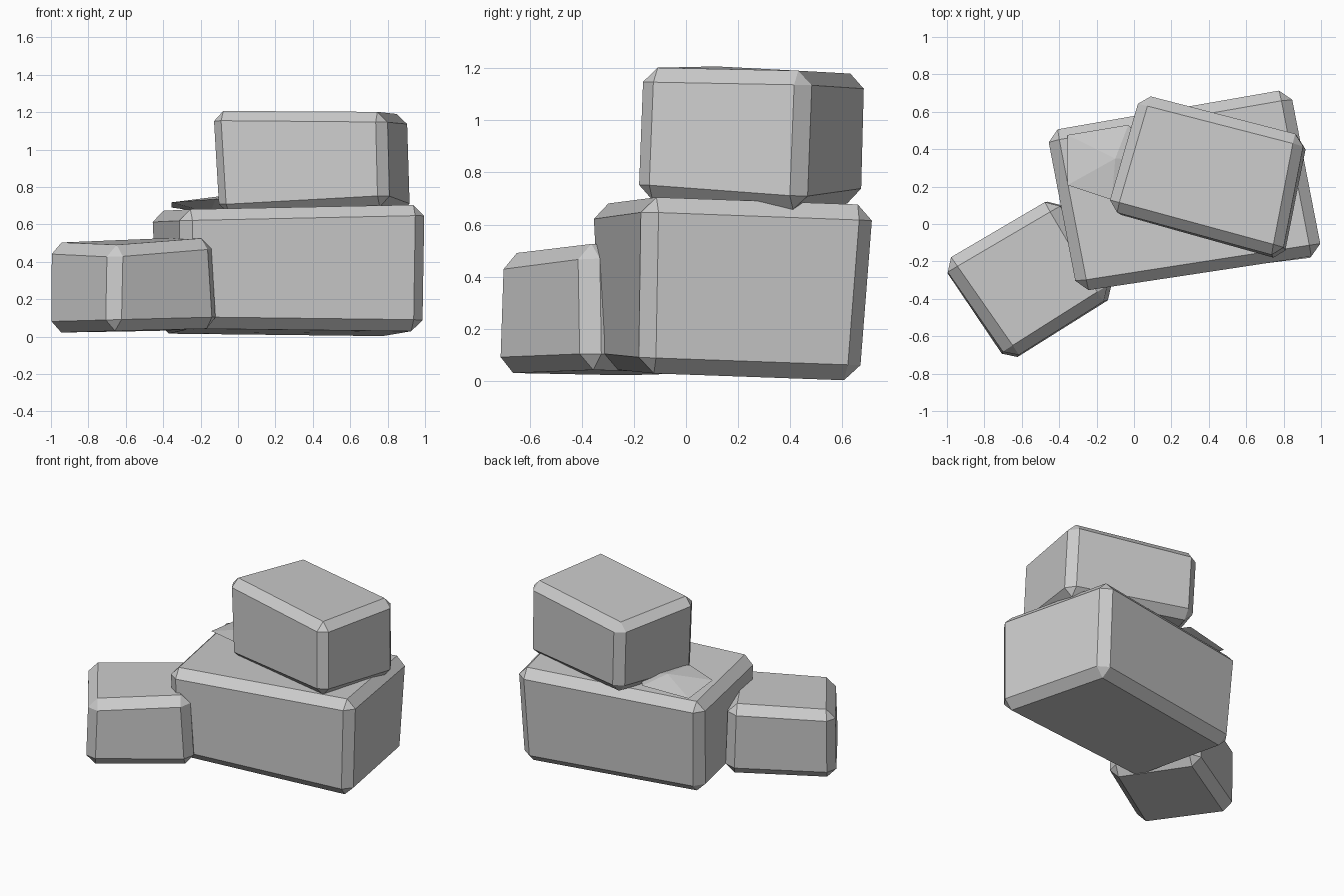
import bpy, bmesh

if "Cube" in bpy.data.objects:
    bpy.data.objects.remove(bpy.data.objects["Cube"])


def add_object(name, bm):
    bmesh.ops.recalc_face_normals(bm, faces=bm.faces[:])
    mesh = bpy.data.meshes.new(name)
    bm.to_mesh(mesh)
    bm.free()
    obj = bpy.data.objects.new(name, mesh)
    bpy.context.collection.objects.link(obj)
    return obj


def block(name, bottom, top, chamfer):
    """Irregular six-sided boulder with a flat chamfer on every edge."""
    bm = bmesh.new()
    lo = [bm.verts.new(p) for p in bottom]
    hi = [bm.verts.new(p) for p in top]
    bm.faces.new(lo[::-1])
    bm.faces.new(hi)
    for i in range(4):
        j = (i + 1) % 4
        bm.faces.new((lo[i], lo[j], hi[j], hi[i]))
    bmesh.ops.bevel(bm, geom=bm.edges[:], offset=chamfer, segments=1,
                    affect='EDGES', offset_type='OFFSET')
    return add_object(name, bm)


def chip(name, points):
    """Small faceted stone: the hull of a few points."""
    bm = bmesh.new()
    for p in points:
        bm.verts.new(p)
    bmesh.ops.convex_hull(bm, input=bm.verts[:])
    return add_object(name, bm)


# Large base boulder (corners: front left, front right, back right, back left)
block("base_boulder",
      [(-0.30, -0.33, 0.046), (0.998, -0.175, 0.03), (0.82, 0.675, 0.0), (-0.44, 0.455, 0.014)],
      [(-0.303, -0.366, 0.68), (1.008, -0.163, 0.708), (0.836, 0.728, 0.675), (-0.47, 0.50, 0.672)],
      0.06)

# Boulder resting on top
block("top_boulder",
      [(-0.113, 0.06, 0.65), (0.80, -0.197, 0.70), (0.93, 0.45, 0.652), (0.055, 0.685, 0.685)],
      [(-0.147, 0.077, 1.21), (0.788, -0.177, 1.202), (0.913, 0.471, 1.19), (0.034, 0.697, 1.175)],
      0.055)

# Lower boulder leaning at the left
block("side_boulder",
      [(-0.675, -0.745, 0.03), (-0.085, -0.375, 0.045), (-0.41, 0.15, 0.03), (-1.03, -0.215, 0.02)],
      [(-0.665, -0.73, 0.485), (-0.116, -0.383, 0.53), (-0.427, 0.147, 0.525), (-1.03, -0.207, 0.503)],
      0.06)

# Flat chip wedged between base and top
chip("wedged_chip",
     [(-0.10, 0.35, 0.75), (-0.15, 0.35, 0.66), (-0.355, 0.476, 0.69), (-0.355, 0.208, 0.718),
      (-0.12, 0.13, 0.735), (0.13, 0.34, 0.70), (-0.03, 0.53, 0.715)])
